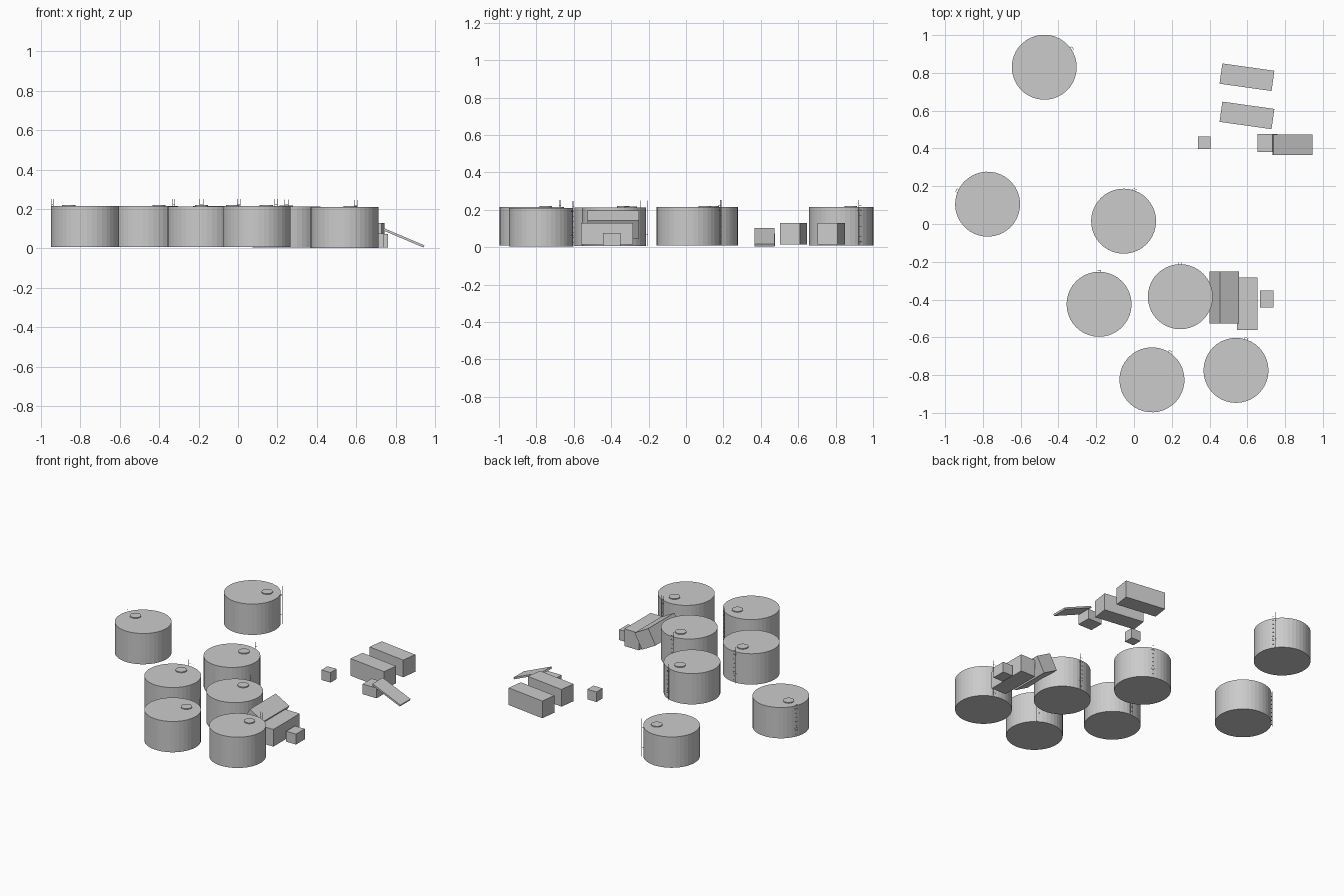
import bpy, bmesh
from math import radians, cos, sin
from mathutils import Matrix, Vector

if "Cube" in bpy.data.objects:
    bpy.data.objects.remove(bpy.data.objects["Cube"])


def finish(name, bm, loc=(0, 0, 0), rot=(0, 0, 0)):
    mesh = bpy.data.meshes.new(name)
    bm.to_mesh(mesh)
    bm.free()
    ob = bpy.data.objects.new(name, mesh)
    bpy.context.collection.objects.link(ob)
    ob.location, ob.rotation_euler = loc, rot
    return ob


def add_box(bm, center, size):
    m = Matrix.Translation(center) @ Matrix.Diagonal((*size, 1))
    bmesh.ops.create_cube(bm, size=1, matrix=m)


def add_cyl(bm, p, q, r, sides):
    p, q = Vector(p), Vector(q)
    d = q - p
    m = Matrix.Translation((p + q) / 2) @ d.to_track_quat('Z', 'Y').to_matrix().to_4x4()
    bmesh.ops.create_cone(bm, cap_ends=True, segments=sides, radius1=r, radius2=r,
                          depth=d.length, matrix=m)


def box(name, center, size, rot=(0, 0, 0)):
    bm = bmesh.new()
    add_box(bm, (0, 0, 0), size)
    return finish(name, bm, center, [radians(a) for a in rot])


R, H = 0.172, 0.206


def tank(i, x, y, z, angle):
    loc, rot = (x, y, z), (0, 0, radians(angle))
    # drum
    bm = bmesh.new()
    add_cyl(bm, (0, 0, 0), (0, 0, H), R, 40)
    finish(f"tank_{i}", bm, loc, rot)
    # roof hatch beside the ladder
    bm = bmesh.new()
    add_cyl(bm, (0.09, 0, H - 0.002), (0.09, 0, H + 0.006), 0.034, 24)
    finish(f"hatch_{i}", bm, loc, rot)
    # ladder: rails, rungs and wall brackets
    bm = bmesh.new()
    lx, half = R + 0.009, 0.0085
    for s in (-half, half):
        add_cyl(bm, (lx, s, 0), (lx, s, 0.243), 0.0012, 6)
        for bz in (0.06, 0.19):
            add_cyl(bm, (R - 0.004, s, bz), (lx, s, bz), 0.001, 6)
    for k in range(8):
        rz = 0.02 + k * 0.028
        add_cyl(bm, (lx, -half, rz), (lx, half, rz), 0.0011, 6)
    finish(f"ladder_{i}", bm, loc, rot)


# tanks: x, y, base height, ladder direction
tanks = [(-0.475, 0.83, 0.008, 34), (-0.775, 0.105, 0.008, 156),
         (-0.055, 0.015, 0.008, 71), (-0.185, -0.425, 0.007, 90),
         (0.245, -0.385, 0.006, 90), (0.095, -0.825, 0.008, 57),
         (0.54, -0.775, 0.003, 72)]
for i, t in enumerate(tanks):
    tank(i + 1, *t)

# long crates, one leaning against a tank
long_size = (0.278, 0.108, 0.115)
for i, y in enumerate((0.777, 0.575)):
    box(f"long_crate_{i + 1}", (0.598, y, 0.072), long_size, (0, 0, -8))
box("long_crate_3", (0.60, -0.422, 0.072), (0.109, 0.278, 0.115))
box("leaning_crate", (0.478, -0.388, 0.12), (0.115, 0.275, 0.113), (0, 28.7, 0))

# small crates
box("small_crate_1", (0.372, 0.43, 0.043), (0.068, 0.064, 0.067))
box("small_crate_2", (0.707, 0.428, 0.04), (0.104, 0.096, 0.068))
box("small_crate_3", (0.703, -0.397, 0.041), (0.073, 0.092, 0.07))

# sloping plank resting on a crate
box("ramp", (0.839, 0.42, 0.054), (0.224, 0.107, 0.012), (0, 23, 0))
